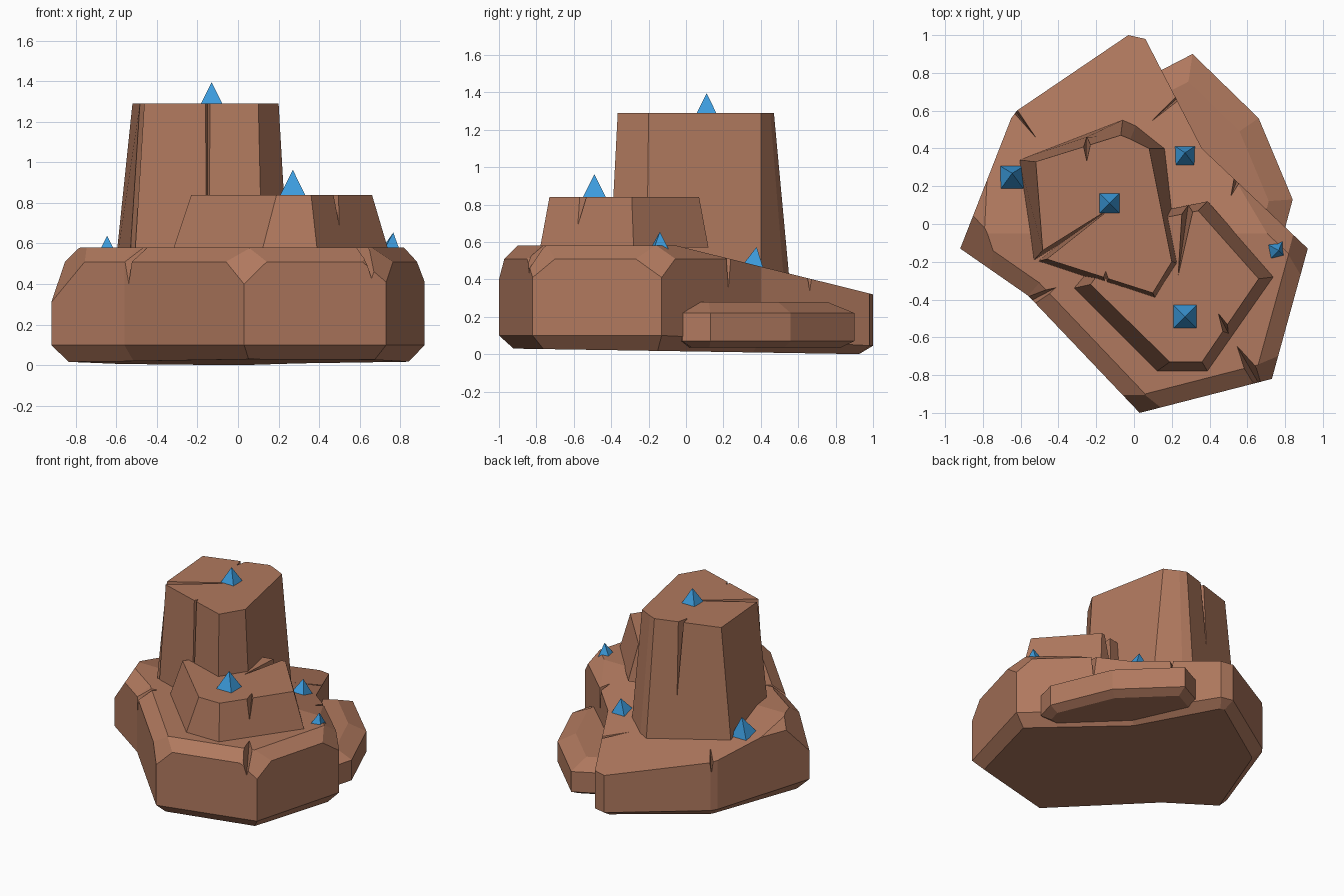
import bpy, bmesh, math
from mathutils import Vector, Matrix

if "Cube" in bpy.data.objects:
    bpy.data.objects.remove(bpy.data.objects["Cube"])


def material(name, rgb):
    m = bpy.data.materials.new(name)
    m.diffuse_color = (*rgb, 1)
    m.use_nodes = True
    m.node_tree.nodes["Principled BSDF"].inputs["Base Color"].default_value = m.diffuse_color
    return m


ROCK = material("brown rock", (0.434, 0.190, 0.112))
BLUE = material("blue crystal", (0.045, 0.328, 0.716))


def add_object(name, bm, mat):
    bmesh.ops.recalc_face_normals(bm, faces=bm.faces[:])
    me = bpy.data.meshes.new(name)
    bm.to_mesh(me)
    bm.free()
    ob = bpy.data.objects.new(name, me)
    bpy.context.collection.objects.link(ob)
    if mat:
        me.materials.append(mat)
    return ob


def inset(outline, d):
    """Mitred inward offset of a counter-clockwise outline."""
    pts = [Vector(p) for p in outline]
    out = []
    for i, p in enumerate(pts):
        a = (p - pts[i - 1]).normalized()
        b = (pts[(i + 1) % len(pts)] - p).normalized()
        n1, n2 = Vector((-a.y, a.x)), Vector((-b.y, b.x))
        out.append(p + (n1 + n2) * (d / (1 + n1.dot(n2))))
    return out


def loft(rings):
    """Rings of 3D points joined by quads and capped at both ends."""
    bm = bmesh.new()
    vr = [[bm.verts.new(p) for p in r] for r in rings]
    n = len(vr[0])
    for lo, hi in zip(vr, vr[1:]):
        for i in range(n):
            j = (i + 1) % n
            bm.faces.new((lo[i], lo[j], hi[j], hi[i]))
    bm.faces.new(vr[0][::-1])
    bm.faces.new(vr[-1])
    bmesh.ops.recalc_face_normals(bm, faces=bm.faces[:])
    return bm


def slice_off(bm, co, normal):
    """Cut away everything on the normal side of a plane and cap it."""
    r = bmesh.ops.bisect_plane(bm, geom=bm.verts[:] + bm.edges[:] + bm.faces[:],
                               plane_co=co, plane_no=Vector(normal).normalized(),
                               clear_outer=True)
    edges = [e for e in r["geom_cut"] if isinstance(e, bmesh.types.BMEdge)]
    bmesh.ops.edgeloop_fill(bm, edges=edges)


def crack(target, inner, outer, w, ztop, zbot):
    """Cut a tapering wedge that opens towards the outer point."""
    a, b = Vector(inner), Vector(outer)
    d = (b - a).normalized()
    side = Vector((-d.y, d.x)) * w
    z = ztop + 0.02
    bm = bmesh.new()
    v = [bm.verts.new(p) for p in ((a.x, a.y, z), (*(b + side), z),
                                   (*(b - side), z), (b.x, b.y, zbot))]
    for f in ((0, 1, 2), (0, 3, 1), (1, 3, 2), (2, 3, 0)):
        bm.faces.new([v[i] for i in f])
    cutter = add_object("crack_cutter", bm, None)
    cutter.hide_render = True
    mod = target.modifiers.new("crack", "BOOLEAN")
    mod.operation, mod.solver, mod.object = "DIFFERENCE", "EXACT", cutter
    bpy.context.view_layer.objects.active = target
    bpy.ops.object.modifier_apply(modifier=mod.name)
    bpy.data.objects.remove(cutter)


# Base boulder: bevelled block, sloping down at the back
base_line = [(-0.92, -0.13), (-0.56, -0.38), (0.03, -1.0), (0.73, -0.82), (0.92, -0.13),
             (0.36, 0.40), (0.06, 0.98), (-0.03, 1.0), (-0.62, 0.60), (-0.65, 0.56)]
bm = loft([
    [(p.x, p.y, 0.03 - 0.016 * (p.y + 0.93)) for p in inset(base_line, 0.07)],
    [(x, y, 0.10 - 0.05 * max(0, y + 0.1)) for x, y in base_line],
    [(x, y, 0.51) for x, y in base_line],
    [(p.x, p.y, 0.58) for p in inset(base_line, 0.09)],
])
slice_off(bm, (0, -0.05, 0.58), (0, 0.2476, 1))
# chipped corners
for co, no in (((-0.92, -0.13, 0.31), (-0.19, -0.064, 0.12)),
               ((0.03, -1.0, 0.40), (-0.034, -0.105, 0.062)),
               ((0.73, -0.82, 0.41), (0.08, -0.08, 0.07)),
               ((0.92, -0.13, 0.41), (0.11, 0.02, 0.07))):
    slice_off(bm, co, no)
base = add_object("base_boulder", bm, ROCK)
crack(base, (-0.40, -0.33), (-0.59, -0.43), 0.06, 0.58, 0.33)
crack(base, (0.53, -0.62), (0.67, -0.86), 0.06, 0.58, 0.41)
crack(base, (0.51, 0.14), (0.56, 0.27), 0.03, 0.53, 0.25)
crack(base, (0.02, 0.48), (0.28, 0.71), 0.03, 0.46, 0.30)
crack(base, (-0.46, 0.38), (-0.66, 0.64), 0.03, 0.50, 0.30)

# Low side slab at the back right
slab_line = [(0.31, 0.90), (0.0, 0.74), (0.10, 0.30), (0.40, -0.10),
             (0.80, -0.02), (0.84, 0.13), (0.66, 0.56)]
add_object("side_slab", loft([[(p[0], p[1], z) for p in inset(slab_line, d)]
                              for d, z in ((0.06, 0.035), (0, 0.07), (0, 0.22), (0.12, 0.28))]),
           ROCK)

# Middle step
step_low = [(-0.32, -0.34), (0.12, -0.78), (0.39, -0.78), (0.74, -0.28), (0.39, 0.12), (0.0, 0.04)]
step_top = [(-0.23, -0.32), (0.19, -0.73), (0.36, -0.73), (0.66, -0.29), (0.34, 0.07), (0.0, 0.0)]
step = add_object("middle_step", loft([[(*p, 0.57) for p in step_low],
                                       [(*p, 0.84) for p in step_top]]), ROCK)
crack(step, (0.44, -0.46), (0.54, -0.66), 0.05, 0.84, 0.57)
crack(step, (0.23, -0.30), (0.29, 0.12), 0.035, 0.84, 0.55)

# Tall pillar
pillar_low = [(-0.61, 0.34), (-0.54, -0.19), (0.12, -0.41), (0.25, -0.21),
              (0.165, 0.40), (0.01, 0.52), (-0.06, 0.55)]
pillar_top = [(-0.52, 0.33), (-0.48, -0.18), (0.10, -0.365), (0.20, -0.20),
              (0.08, 0.40), (-0.02, 0.45), (-0.07, 0.47)]
pillar = add_object("tall_pillar", loft([[(*p, 0.43) for p in pillar_low],
                                         [(*p, 1.29) for p in pillar_top]]), ROCK)
crack(pillar, (-0.25, 0.33), (-0.25, 0.51), 0.04, 1.29, 0.55)
crack(pillar, (-0.15, -0.25), (-0.15, -0.38), 0.045, 1.29, -0.6)
crack(pillar, (-0.10, 0.10), (-0.54, -0.21), 0.03, 1.29, 0.2)

# Crystals: position, half width, height, tilt about x and y, spin
for i, (loc, r, h, tx, ty, spin) in enumerate((
        ((-0.13, 0.11, 1.29), 0.052, 0.105, 0, 0, 0),
        ((0.27, -0.49, 0.838), 0.062, 0.125, 0, 0, 0),
        ((-0.645, 0.245, 0.505), 0.062, 0.135, -10, 0, 0),
        ((0.27, 0.36, 0.475), 0.052, 0.10, -10, 0, 0),
        ((0.75, -0.14, 0.545), 0.05, 0.11, 0, 8, 10))):
    # square pyramid standing on its base
    corners = [(-r, -r, 0), (r, -r, 0), (r, r, 0), (-r, r, 0)]
    bm = bmesh.new()
    ring = [bm.verts.new(p) for p in corners]
    apex = bm.verts.new((0, 0, h))
    bm.faces.new(ring[::-1])
    for k in range(4):
        bm.faces.new((ring[k], ring[(k + 1) % 4], apex))
    turn = (Matrix.Rotation(math.radians(ty), 4, 'Y') @ Matrix.Rotation(math.radians(tx), 4, 'X')
            @ Matrix.Rotation(math.radians(spin), 4, 'Z'))
    bm.transform(Matrix.Translation(loc) @ turn)
    add_object(f"crystal_{i + 1}", bm, BLUE)
